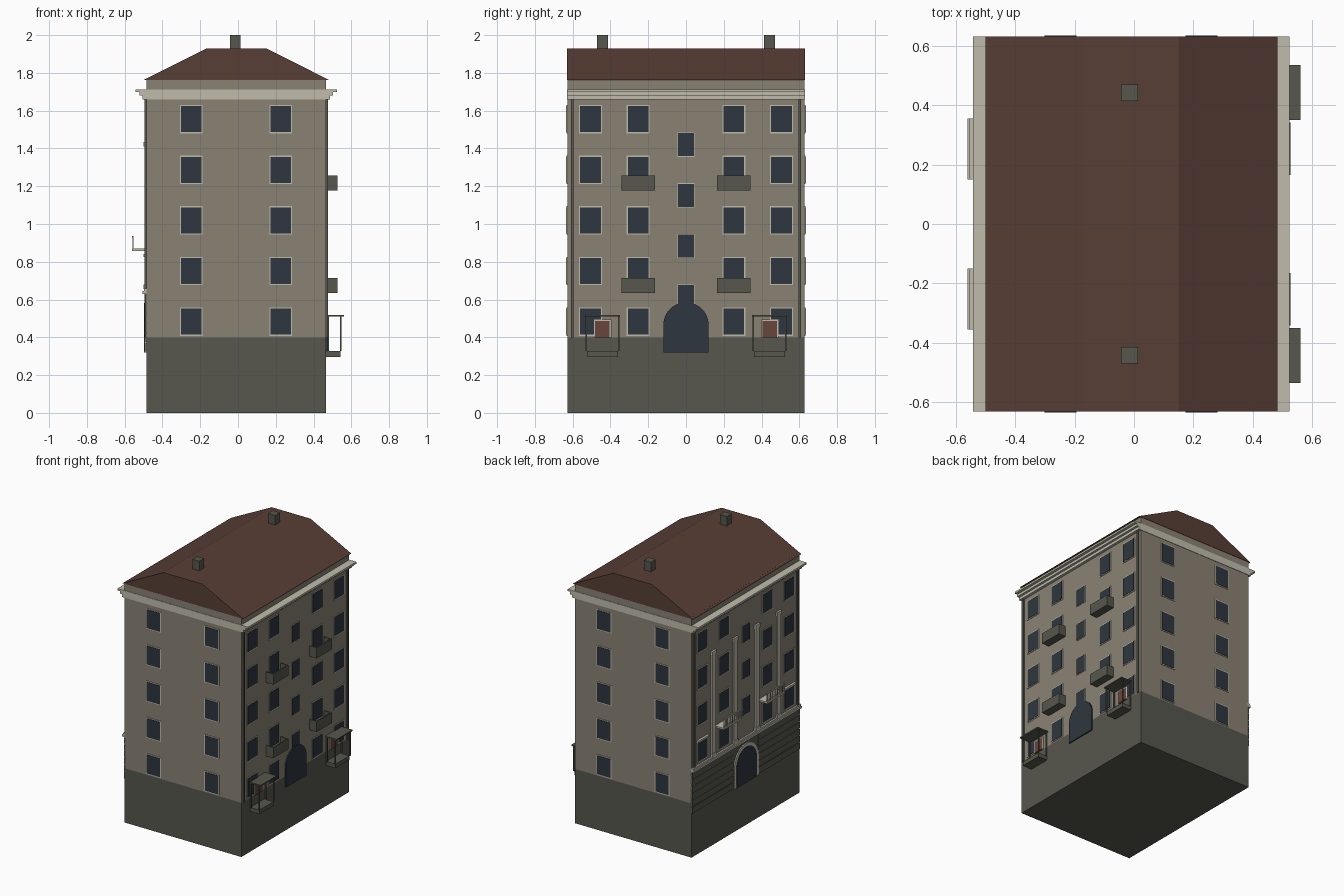
import bpy, bmesh, math

cube = bpy.data.objects.get("Cube")
if cube:
    bpy.data.objects.remove(cube)


def material(name, rgb):
    lin = [((c / 255 + 0.055) / 1.055) ** 2.4 for c in rgb] + [1]
    m = bpy.data.materials.new(name)
    m.use_nodes = True
    m.diffuse_color = lin
    m.node_tree.nodes["Principled BSDF"].inputs["Base Color"].default_value = lin
    return m


WALL = material("wall plaster", (138, 130, 116))
STONE = material("dark stone", (87, 87, 78))
CREAM = material("cream trim", (192, 188, 172))
GLASS = material("window glass", (46, 54, 62))
ROOF = material("roof tiles", (88, 62, 54))
DOOR = material("door red", (104, 70, 60))

X0, X1, Y = -0.485, 0.467, 0.628   # wall planes


def finish(name, bm, mat):
    bmesh.ops.recalc_face_normals(bm, faces=bm.faces)
    me = bpy.data.meshes.new(name)
    bm.to_mesh(me)
    bm.free()
    me.materials.append(mat)
    ob = bpy.data.objects.new(name, me)
    bpy.context.collection.objects.link(ob)
    return ob


def boxes(name, mat, items):
    """One object from boxes given as (x0, x1, y0, y1, z0, z1)."""
    bm = bmesh.new()
    for a, b, c, d, e, f in items:
        vs = bmesh.ops.create_cube(bm, size=1)["verts"]
        for v in vs:
            v.co = ((a + b) / 2 + v.co.x * (b - a),
                    (c + d) / 2 + v.co.y * (d - c),
                    (e + f) / 2 + v.co.z * (f - e))
    return finish(name, bm, mat)


def prism(name, mat, points, offset):
    """Extrude a planar outline by an offset."""
    bm = bmesh.new()
    face = bm.faces.new([bm.verts.new(p) for p in points])
    out = bmesh.ops.extrude_face_region(bm, geom=[face])["geom"]
    bmesh.ops.translate(bm, vec=offset, verts=[v for v in out if isinstance(v, bmesh.types.BMVert)])
    if face.is_valid and not any(f is face for f in bm.faces):
        bm.faces.new(face.verts)
    bmesh.ops.holes_fill(bm, edges=bm.edges)
    return finish(name, bm, mat)


def on_wall(side, u, w, z0, z1, d, back=0.01):
    """Box on a wall, centred at u with width w, standing out by d."""
    a, b = u - w / 2, u + w / 2
    if side == "left":
        return (X1 - back, X1 + d, a, b, z0, z1)
    if side == "right":
        return (X0 - d, X0 + back, a, b, z0, z1)
    if side == "front":
        return (a, b, -Y - d, -Y + back, z0, z1)
    return (a, b, Y - back, Y + d, z0, z1)


# Main volumes
boxes("plinth", STONE, [(X0, X1, -Y, Y, 0, 0.4)])
boxes("walls", WALL, [(X0, X1, -Y, Y, 0.4, 1.77)])

# Stepped cornice, flush with the gable ends
boxes("cornice", CREAM, [(X0 - s, X1 + s, -Y - 0.003, Y + 0.003, a, b)
                         for s, a, b in [(0.02, 1.66, 1.68), (0.037, 1.68, 1.698), (0.057, 1.698, 1.712)]])

# Roof with a flat crown, and chimneys
prism("roof", ROOF, [(-0.5, -Y - 0.003, 1.762), (0.483, -Y - 0.003, 1.762), (0.15, -Y - 0.003, 1.93),
                     (-0.166, -Y - 0.003, 1.93)], (0, 2 * Y + 0.006, 0))
boxes("chimneys", STONE, [(-0.043, 0.013, s * 0.442 - 0.028, s * 0.442 + 0.028, 1.9, 2.0) for s in (-1, 1)])

# Windows: cream surround plate with glass plate over it
frames, panes = [], []


def window(side, u, w, z0, z1, rim):
    frames.append(on_wall(side, u, w + 2 * rim, z0 - rim, z1 + rim, 0.004))
    panes.append(on_wall(side, u, w, z0, z1, 0.006))


STEP = 0.268
for row in range(5):
    z = 0.414 + row * STEP
    for side in ("front", "back"):
        for u in (-0.247, 0.227):
            window(side, u, 0.108, z, z + 0.138, 0.006)
    for side in ("left", "right"):
        if side == "right" and row == 0:
            continue
        for u in (-0.505, -0.253, 0.253, 0.505):
            window(side, u, 0.11, z, z + 0.138, 0.006)
for row in range(4):
    for side in ("left", "right"):
        z = 0.555 + row * STEP
        if side == "left" or row:
            window(side, 0, 0.084, z, z + 0.122, 0.003)
boxes("window_surrounds", CREAM, frames)
boxes("window_glass", GLASS, panes)


# Arched gates on both long walls
def arch(x, r, z0, spring):
    pts = [(x, r, z0)]
    pts += [(x, r * math.cos(t * math.pi / 16), spring + r * math.sin(t * math.pi / 16)) for t in range(17)]
    return pts + [(x, -r, z0)]


prism("left_gate", GLASS, arch(X1 - 0.01, 0.12, 0.32, 0.465), (0.019, 0, 0))
prism("right_gate_surround", CREAM, arch(X0 + 0.01, 0.143, 0.32, 0.465), (-0.02, 0, 0))
prism("right_gate", GLASS, arch(X0 + 0.01, 0.118, 0.32, 0.465), (-0.022, 0, 0))

# Drainpipes at the four corners
boxes("drainpipes", STONE, [on_wall(side, s * 0.603, 0.014, 0.4, 1.66, 0.009)
                            for side in ("left", "right") for s in (-1, 1)])

# Left wall balconies: open boxes
parts = []
for s in (-1, 1):
    for z in (0.635, 1.178):
        c, x = s * 0.253, X1 + 0.06
        parts.append((X1, x, c - 0.088, c + 0.088, z, z + 0.012))
        parts.append((x - 0.008, x, c - 0.088, c + 0.088, z, z + 0.078))
        for e in (-1, 1):
            m = c + e * 0.084
            parts.append((X1, x, m - 0.004, m + 0.004, z, z + 0.078))
boxes("left_balconies", STONE, parts)

# Left wall porches: platform, canopy, posts and door
porch, doors, door_frames = [], [], []
for s in (-1, 1):
    c = s * 0.443
    porch.append((X1, 0.543, c - 0.082, c + 0.082, 0.297, 0.327))
    porch.append((X1, 0.56, c - 0.093, c + 0.093, 0.51, 0.519))
    for e in (-1, 1):
        for x in (0.477, 0.543):
            m = c + e * 0.086
            porch.append((x - 0.004, x + 0.004, m - 0.004, m + 0.004, 0.327, 0.512))
    doors.append(on_wall("left", c, 0.078, 0.4, 0.487, 0.01))
    door_frames.append(on_wall("left", c + 0.002, 0.092, 0.4, 0.494, 0.008))
boxes("porches", STONE, porch)
boxes("porch_doors", DOOR, doors)
boxes("porch_door_frames", CREAM, door_frames)

# Right wall: banded stone lower storey and string course
boxes("right_stone_facing", STONE, [on_wall("right", 0, 2 * Y, 0.4, 0.63, 0.002)])
boxes("right_stone_bands", STONE, [on_wall("right", s * 0.386, 0.484, 0.325 + i * 0.051, 0.37 + i * 0.051, 0.006)
                                   for i in range(6) for s in (-1, 1)])
boxes("string_course", CREAM, [on_wall("right", 0, 2 * Y, 0.63, 0.645, 0.02),
                               on_wall("right", 0, 2 * Y, 0.645, 0.658, 0.012)])

# Pilasters with small bases and caps
pilasters = []
for u in (-0.38, -0.127, 0.127, 0.38):
    pilasters.append(on_wall("right", u, 0.04, 0.655, 1.43, 0.01))
    pilasters.append(on_wall("right", u, 0.052, 1.41, 1.435, 0.014))
    pilasters.append(on_wall("right", u, 0.052, 0.655, 0.68, 0.014))
boxes("pilasters", CREAM, pilasters)
boxes("window_hoods", CREAM, [on_wall("right", s * 0.505, 0.13, 0.825, 0.84, 0.016) for s in (-1, 1)])

# Right wall balconies: slab with a front balustrade
slabs = []
for s in (-1, 1):
    c, x = s * 0.252, -0.56
    slabs.append((x, X0, c - 0.103, c + 0.103, 0.857, 0.869))
    slabs.append((x, x + 0.008, c - 0.103, c + 0.103, 0.927, 0.936))
    for i in range(11):
        m = c - 0.1 + i * 0.02
        slabs.append((x + 0.001, x + 0.007, m - 0.003, m + 0.003, 0.865, 0.93))
boxes("right_balconies", CREAM, slabs)
